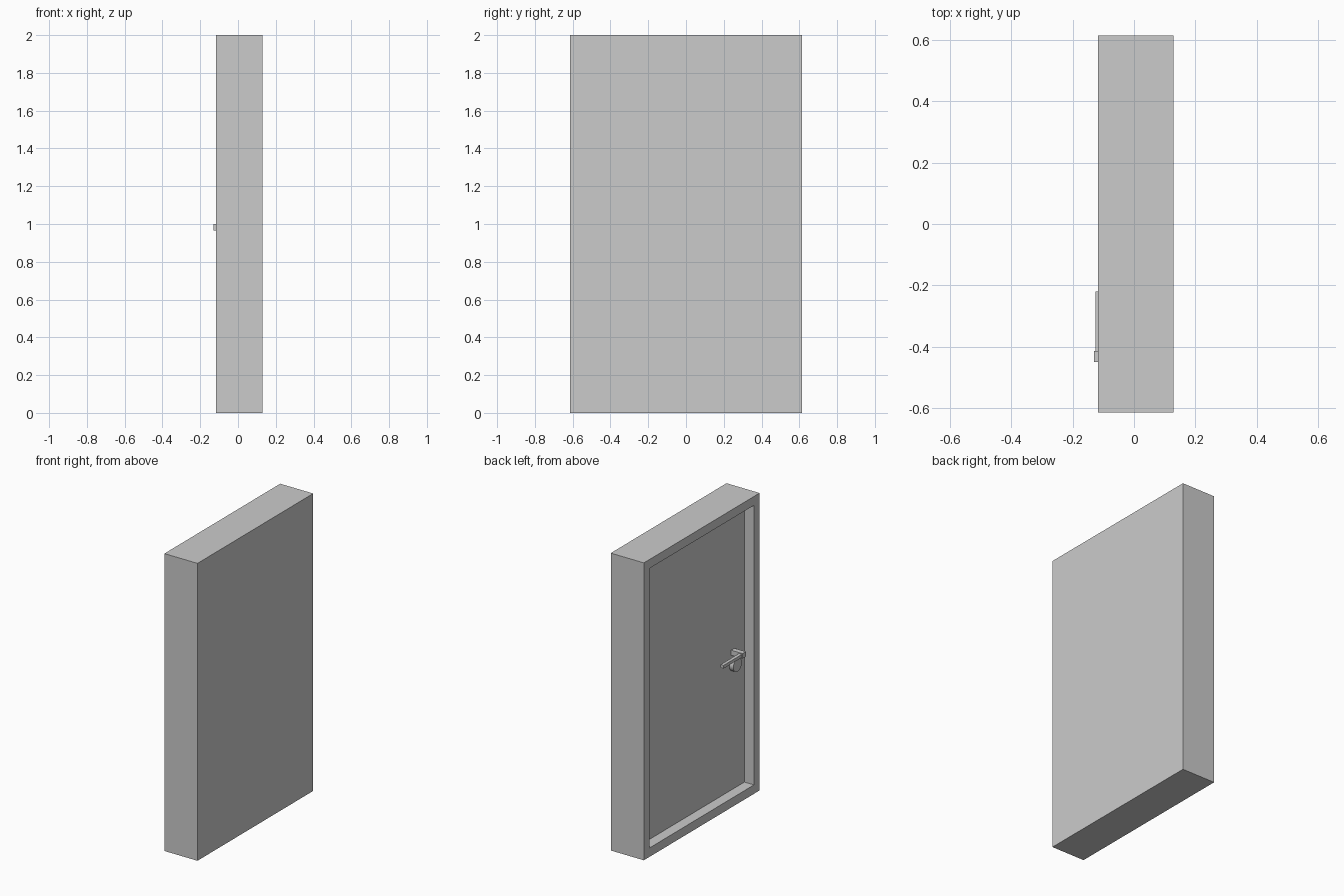
import bpy, bmesh
from math import pi

if "Cube" in bpy.data.objects:
    bpy.data.objects.remove(bpy.data.objects["Cube"])


def box(name, x0, x1, y0, y1, z0, z1):
    bpy.ops.mesh.primitive_cube_add(size=1, location=((x0+x1)/2, (y0+y1)/2, (z0+z1)/2))
    o = bpy.context.object
    o.name = name
    o.scale = (x1-x0, y1-y0, z1-z0)
    bpy.ops.object.transform_apply(location=False, rotation=False, scale=True)
    return o


FRONT, BACK, PANEL, HALF = -0.117, 0.129, -0.046, 0.615

# door slab with a recessed panel on the -x side
door = box("door_and_frame", FRONT, BACK, -HALF, HALF, 0, 2)
bm = bmesh.new()
bm.from_mesh(door.data)
face = min(bm.faces, key=lambda f: f.calc_center_median().x)
bmesh.ops.inset_region(bm, faces=[face], thickness=0.085)
face = bmesh.ops.extrude_discrete_faces(bm, faces=[face])["faces"][0]
bmesh.ops.translate(bm, verts=face.verts, vec=(PANEL-FRONT, 0, 0))
bmesh.ops.recalc_face_normals(bm, faces=bm.faces)
bm.to_mesh(door.data)
bm.free()

# handle: square spindle and lever
box("handle_spindle", -0.130, PANEL, -0.45, -0.415, 0.966, 1.0)
box("handle_lever", -0.126, -0.104, -0.415, -0.22, 0.973, 0.994)

# round lock plate below the handle
bpy.ops.mesh.primitive_cylinder_add(vertices=32, radius=0.045, depth=0.03,
                                    location=(PANEL-0.015, -0.44, 0.9), rotation=(0, pi/2, 0))
bpy.context.object.name = "lock_plate"
bpy.ops.object.shade_smooth_by_angle()
